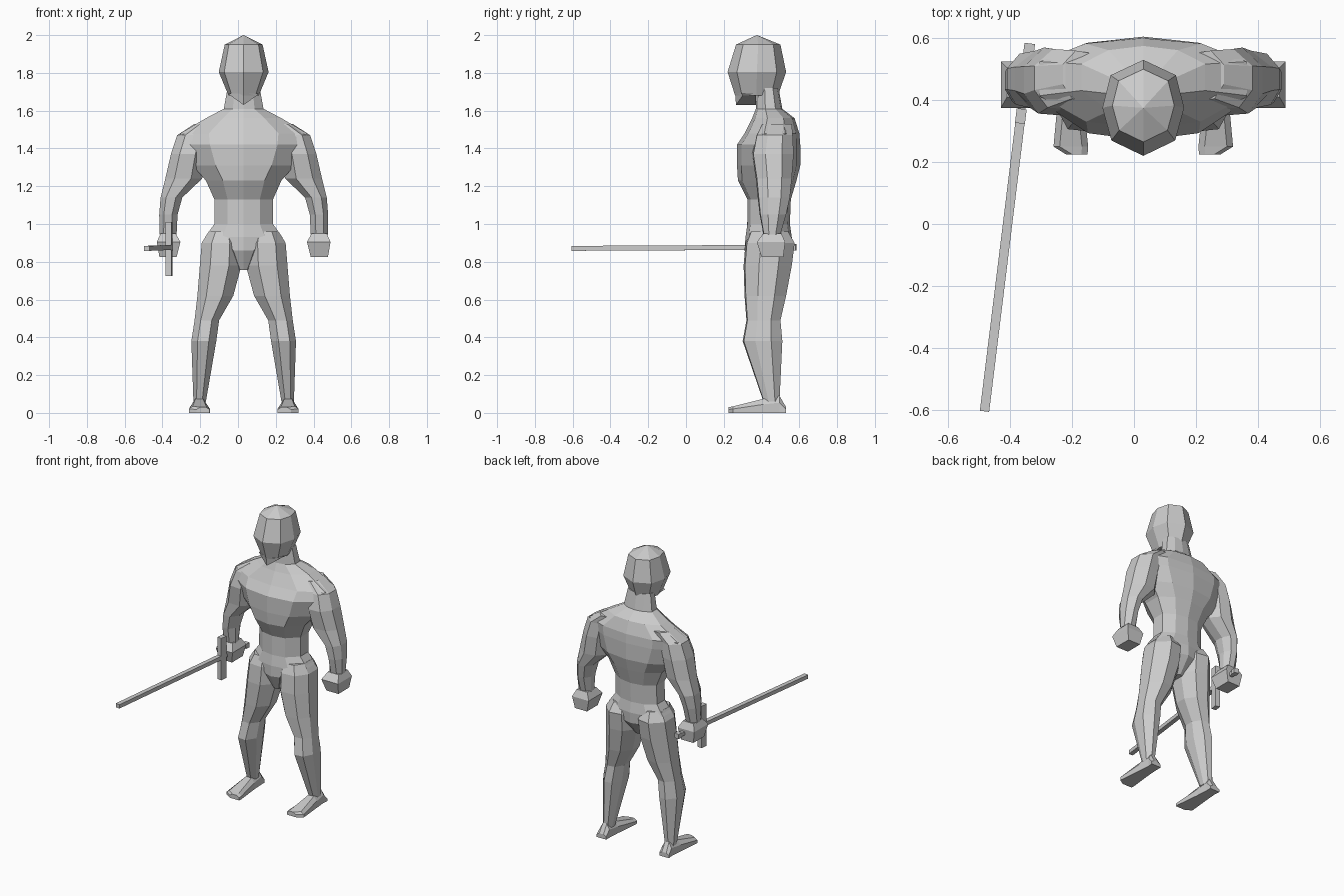
import bpy, bmesh
from mathutils import Vector

CX = 0.03  # body's plane of symmetry

grey = bpy.data.materials.new("plain grey")
grey.diffuse_color = (0.6, 0.6, 0.6, 1)


def loft(name, rings, mirror=False, origin=(CX, 0, 0)):
    """Skin a list of equal-length point rings, capping both ends."""
    bm = bmesh.new()
    vs = [[bm.verts.new(p) for p in r] for r in rings]
    n = len(vs[0])
    for a, b in zip(vs, vs[1:]):
        for i in range(n):
            j = (i + 1) % n
            bm.faces.new((a[i], a[j], b[j], b[i]))
    bm.faces.new(vs[0])
    bm.faces.new(vs[-1])
    bmesh.ops.remove_doubles(bm, verts=bm.verts, dist=1e-5)
    bmesh.ops.recalc_face_normals(bm, faces=bm.faces)
    me = bpy.data.meshes.new(name)
    bm.to_mesh(me)
    bm.free()
    me.materials.append(grey)
    ob = bpy.data.objects.new(name, me)
    ob.location = origin
    bpy.context.collection.objects.link(ob)
    if mirror:
        mod = ob.modifiers.new("mirror", 'MIRROR')
        mod.use_clip = False
        mod.use_mirror_merge = False
    return ob


def section(shape, z, x0, x1, y0, y1):
    """Fit a unit outline into a horizontal rectangle."""
    return [(x0 + a * (x1 - x0), y0 + b * (y1 - y0), z) for a, b in shape]


def both(half):
    """Complete a half outline (x from 0.5 to 1) symmetrically."""
    return half + [(1 - a, b) for a, b in reversed(half) if a > 0.5]


TORSO = both([(.5, 0), (.775, .07), (1, .36), (1, .74), (.78, .94), (.5, 1)])
HEAD = both([(.5, 0), (.89, .16), (1, .5), (.9, .84), (.5, 1)])
LIMB = [(.3, 0), (.75, .03), (1, .32), (1, .72), (.65, 1), (.25, .95), (0, .65), (0, .3)]

# torso and neck: height, half width, front, back
torso = [(.757, .035, .36, .48), (.86, .10, .31, .56), (.93, .205, .315, .56),
         (1.0, .155, .325, .55), (1.13, .155, .325, .555), (1.23, .20, .275, .585),
         (1.31, .27, .27, .605), (1.42, .325, .27, .605), (1.48, .335, .31, .60),
         (1.56, .20, .35, .575), (1.61, .105, .37, .51), (1.72, .085, .375, .49)]
loft("torso", [section(TORSO, z, -w, w, f, b) for z, w, f, b in torso])

# head: widest at the brow, pointed crown and wedge chin
head = [(1.68, .08, .26, .487), (1.805, .132, .22, .53), (1.95, .10, .265, .50),
        (2.0, .001, .374, .376)]
loft("head", [section(HEAD, z, -w, w, f, b) for z, w, f, b in head])
loft("chin", [[(-.08, .295, 1.69), (0, .26, 1.69), (.08, .295, 1.69), (.08, .37, 1.69), (-.08, .37, 1.69)],
              [(-.07, .30, 1.68), (0, .265, 1.63), (.07, .30, 1.68), (.07, .37, 1.68), (0, .37, 1.63)]])

# arms and fists: height, inner, outer, front, back
arm = [(1.53, .14, .26, .40, .56), (1.47, .18, .352, .37, .565), (1.37, .20, .385, .35, .57),
       (1.24, .22, .415, .37, .56), (1.14, .325, .44, .38, .55), (1.05, .35, .447, .39, .53),
       (.945, .355, .446, .41, .50)]
loft("arms", [section(LIMB, *r) for r in arm], True)
BOX = [(0, 0), (1, 0), (1, 1), (0, 1)]
fist = [(.95, .36, .44, .41, .505), (.905, .335, .46, .375, .525), (.825, .355, .446, .40, .515)]
loft("fists", [section(BOX, *r) for r in fist], True)

# legs
leg = [(.96, .04, .185, .34, .54), (.90, .01, .222, .315, .575), (.78, .012, .232, .305, .56),
       (.62, .055, .245, .31, .53), (.49, .13, .26, .32, .50), (.38, .145, .277, .30, .51),
       (.06, .20, .266, .41, .495)]
loft("legs", [section(LIMB, *r) for r in leg], True)

# feet: length position, inner, outer, top height
feet = [(.225, .18, .25, .03), (.25, .178, .29, .035), (.41, .195, .275, .075),
        (.495, .20, .268, .09), (.53, .20, .272, .03)]
loft("feet", [[(a, y, 0), (b, y, 0), (b, y, h * .6), (b - .02, y, h), (a + .02, y, h), (a, y, h * .6)]
              for y, a, b, h in feet], True)

# sword held in the right fist, pointing forward
tip, pommel = Vector((-.483, -.607, .871)), Vector((-.337, .58, .877))


def sword_bar(name, y0, y1, w, down, up):
    rings = []
    for y in (y0, y1):
        c = tip.lerp(pommel, (y - tip.y) / (pommel.y - tip.y))
        rings.append([(c.x + sx * w, c.y + sx * w * -.12, c.z + dz)
                      for sx, dz in ((-1, -down), (1, -down), (1, up), (-1, up))])
    loft(name, rings, origin=(0, 0, 0))


sword_bar("blade", -.605, .34, .015, .013, .013)
sword_bar("guard", .325, .372, .016, .15, .135)
sword_bar("grip", .372, .55, .012, .012, .012)
sword_bar("pommel", .55, .583, .017, .016, .016)
